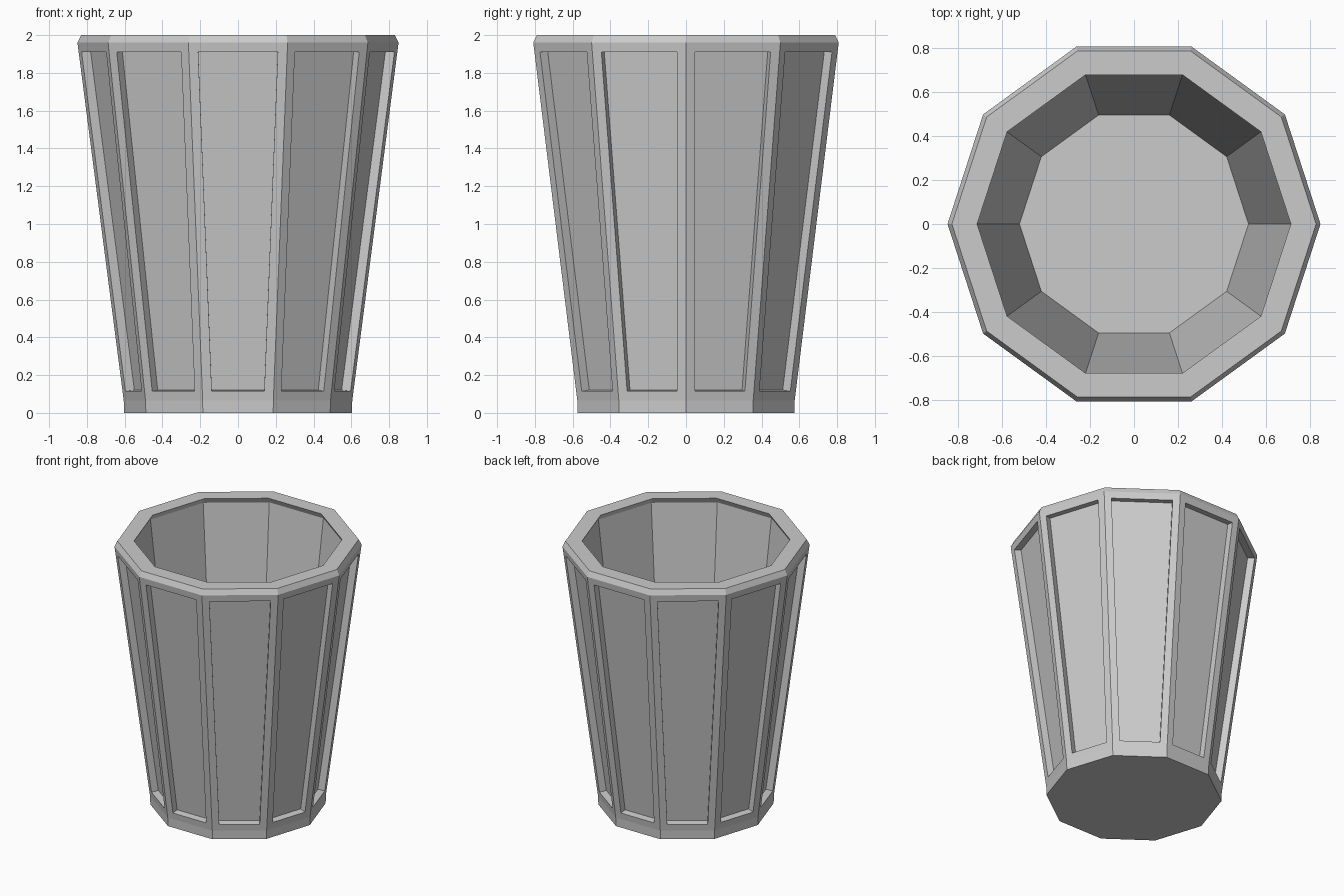
import bpy, bmesh
from math import cos, sin, pi

if "Cube" in bpy.data.objects:
    bpy.data.objects.remove(bpy.data.objects["Cube"])

SIDES = 10
# (radius at corner, height): outside wall, rim, inside lip, inside wall, floor
PROFILE = [(0.603, 0.0), (0.605, 0.065), (0.85, 1.96), (0.83, 2.0),
           (0.715, 2.0), (0.735, 1.96), (0.522, 0.14)]

bm = bmesh.new()
rings = [[bm.verts.new((r * cos(2 * pi * i / SIDES), r * sin(2 * pi * i / SIDES), z))
          for i in range(SIDES)] for r, z in PROFILE]

# Underside and inner floor
bm.faces.new(list(reversed(rings[0])))
bm.faces.new(rings[-1])

# Walls between rings; the long outer facets become panels
panels = []
for k in range(len(rings) - 1):
    a, b = rings[k], rings[k + 1]
    for i in range(SIDES):
        j = (i + 1) % SIDES
        face = bm.faces.new((a[i], a[j], b[j], b[i]))
        if k == 1:
            panels.append(face)
bm.normal_update()

# Framed, recessed panels with square-cut sides
bmesh.ops.inset_individual(bm, faces=panels, thickness=0.05, use_even_offset=True)
bm.normal_update()
bmesh.ops.inset_individual(bm, faces=panels, thickness=0.0, depth=-0.05)

mesh = bpy.data.meshes.new("panelled_cup")
bm.to_mesh(mesh)
bm.free()
cup = bpy.data.objects.new("panelled_cup", mesh)
bpy.context.collection.objects.link(cup)
